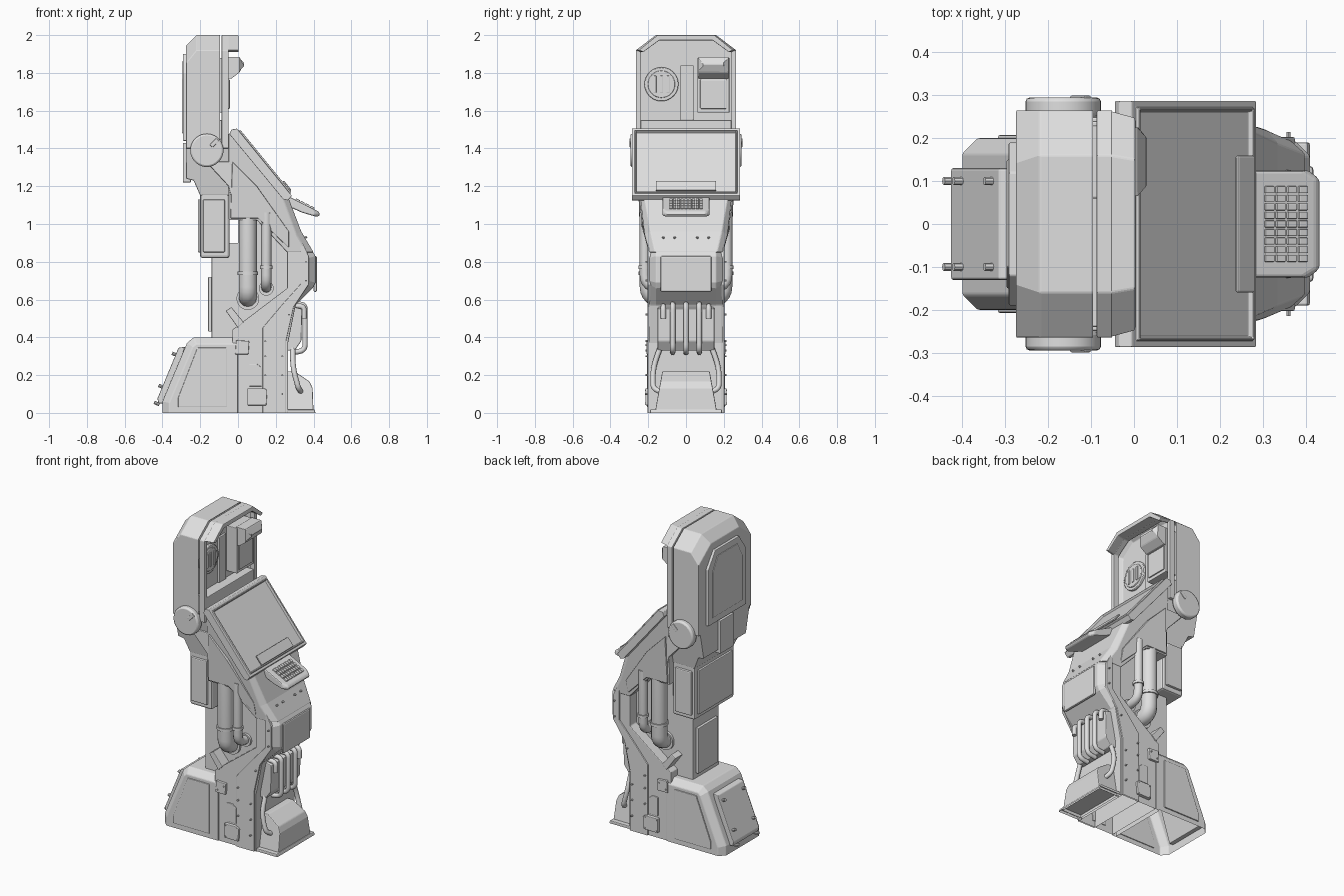
import bpy, bmesh, math
from mathutils import Vector, Matrix

if "Cube" in bpy.data.objects:
    bpy.data.objects.remove(bpy.data.objects["Cube"])

grey = bpy.data.materials.new("light_grey")
grey.diffuse_color = (0.74, 0.74, 0.74, 1)
grey.use_nodes = True
grey.node_tree.nodes["Principled BSDF"].inputs["Base Color"].default_value = grey.diffuse_color

def finish(name, bm, bevel=0.005, smooth=False):
    me = bpy.data.meshes.new(name)
    bm.to_mesh(me)
    bm.free()
    me.materials.append(grey)
    ob = bpy.data.objects.new(name, me)
    bpy.context.collection.objects.link(ob)
    if smooth:
        bpy.context.view_layer.objects.active = ob
        ob.select_set(True)
        bpy.ops.object.shade_smooth_by_angle(angle=math.radians(40))
        ob.select_set(False)
    if bevel:
        m = ob.modifiers.new("edge", 'BEVEL')
        m.width, m.segments, m.limit_method = bevel, 2, 'ANGLE'
        m.angle_limit = math.radians(28)
    return ob

def skin(a, b):
    """Closed bmesh between two matching outlines."""
    bm = bmesh.new()
    va, vb = [bm.verts.new(p) for p in a], [bm.verts.new(p) for p in b]
    bm.faces.new(va)
    bm.faces.new(vb[::-1])
    for i in range(len(va)):
        j = (i + 1) % len(va)
        bm.faces.new((va[j], va[i], vb[i], vb[j]))
    bmesh.ops.recalc_face_normals(bm, faces=bm.faces)
    return bm

def prism(name, pts, y0, y1=None, bevel=0.005, cham=0, where=None, open_bottom=False, edit=None):
    """Extrude an (x, z) profile along y; y0 may be a half width varying with z."""
    h = y0 if callable(y0) else (lambda z: y0)
    lo = (lambda z: -h(z)) if y1 is None else h
    hi = h if y1 is None else (lambda z: y1)
    bm = skin([(x, lo(z), z) for x, z in pts], [(x, hi(z), z) for x, z in pts])
    if cham:
        es = [e for e in bm.edges if e.verts[0].co.y * e.verts[1].co.y > 0
              and where((e.verts[0].co + e.verts[1].co) / 2)]
        bmesh.ops.bevel(bm, geom=es, offset=cham, segments=1, affect='EDGES', profile=0.5)
    if open_bottom:
        bmesh.ops.delete(bm, geom=[f for f in bm.faces if all(v.co.z < 1e-4 for v in f.verts)],
                         context='FACES_ONLY')
    if edit:
        edit(bm)
    return finish(name, bm, bevel)

def pair(name, pts, y0, y1, bevel=0.004):
    for side, s in (("right", 1), ("left", -1)):
        prism(f"{name}_{side}", pts, s * y0, s * y1, bevel)

def box(name, x0, x1, y0, y1, z0, z1, bevel=0.004):
    return prism(name, [(x0, z0), (x1, z0), (x1, z1), (x0, z1)], y0, y1, bevel)

def cyl(name, loc, r, depth, axis, n=12, bevel=0):
    bm = bmesh.new()
    rot = Vector((0, 0, 1)).rotation_difference(Vector(axis)).to_matrix().to_4x4()
    bmesh.ops.create_cone(bm, cap_ends=True, segments=n, radius1=r, radius2=r, depth=depth,
                          matrix=Matrix.Translation(loc) @ rot)
    return finish(name, bm, bevel, True)

def tube(name, pts, r):
    """Round pipe through the points with rounded corners."""
    pts = [Vector(p) for p in pts]
    path = [pts[0]]
    for a, b, c in zip(pts, pts[1:], pts[2:]):
        k = min(0.06, (a - b).length / 2, (c - b).length / 2)
        p, q = b + (a - b).normalized() * k, b + (c - b).normalized() * k
        path += [p * (1 - t) ** 2 + b * 2 * t * (1 - t) + q * t * t for t in (0, .2, .4, .6, .8, 1)]
    path.append(pts[-1])
    cu = bpy.data.curves.new(name, 'CURVE')
    cu.dimensions, cu.bevel_depth, cu.bevel_resolution, cu.use_fill_caps = '3D', r, 4, True
    sp = cu.splines.new('POLY')
    sp.points.add(len(path) - 1)
    for p, co in zip(sp.points, path):
        p.co = (*co, 1)
    tmp = bpy.data.objects.new(name + "_path", cu)
    bpy.context.collection.objects.link(tmp)
    bm = bmesh.new()
    bm.from_mesh(bpy.data.meshes.new_from_object(tmp))
    bpy.data.objects.remove(tmp)
    finish(name, bm, 0, True)

# rear base with chamfered shoulders, side and rear panels
prism("base", [(-.4, 0), (-.4, .06), (-.27, .37), (-.235, .4), (0, .4), (0, 0)], .2, cham=.035,
      where=lambda c: c.z > .01 and c.x < -.01, open_bottom=True)
pair("base_side_panel", [(-.317, .03), (-.317, .08), (-.215, .345), (-.06, .345), (-.06, .03)], .195, .207)
prism("base_rear_panel", [(-.42, .05), (-.427, .075), (-.315, .345), (-.28, .35), (-.375, .05)], .13)
for y in (-.1, .1):
    for x, z in ((-.407, .14), (-.335, .31), (-.43, .05)):
        cyl("base_bolt", (x, y, z), .009, .03, (-.92, 0, .38), 8)

# rear column and inner core
box("column", -.14, .02, -.13, .13, .38, .9)
box("column_rear_plate", -.158, -.138, -.1, .1, .43, .72)
box("inner_core", 0, .3, -.13, .13, .35, 1.05)

# leg and front hull
front = lambda c: c.x > .34
prism("leg", [(-.03, 0), (.265, 0), (.265, .37), (.305, .57), (.395, .66), (.41, .69), (.41, .83), (.385, .87),
      (.26, .87), (.26, .66), (-.03, .44)], .194, cham=.035, where=front, open_bottom=True)
prism("leg_side_band", [(.13, 0), (.255, 0), (.255, .38), (.295, .56), (.375, .68), (.375, .83), (.33, .93),
      (.33, .68), (.24, .58), (.13, .45)], .203, open_bottom=True)
flare = lambda z: .195 + .055 * min(1, max(0, (z - .87) / .2))
prism("upper_hull", [(.26, .85), (.4, .85), (.335, .96), (.27, 1.13), (-.01, 1.48), (-.05, 1.48), (-.05, 1.02),
      (.1, 1.02)], flare, cham=.03, where=lambda c: c.x > .3 and c.z > .87)
prism("hull_side_plate", [(-.04, 1.03), (.105, 1.03), (.27, .87), (.27, .96), (.1, 1.2), (-.03, 1.33)],
      lambda z: flare(z) + .007)
box("front_panel", .4, .418, -.135, .135, .64, .83, .008)
for y in (-.12, -.06, .06, .12):
    cyl("hull_bolt", (.352, y, .925), .006, .03, (.85, 0, .5), 8)

# side service plates and bolts
pair("hinge_plate", [(-.015, .31), (.055, .31), (.06, .38), (-.01, .385)], .19, .209)
pair("lower_plate", [(.05, .04), (.15, .04), (.155, .12), (.14, .13), (.05, .13)], .19, .215)
pair("tilted_plate", [(-.065, .54), (-.035, .56), (.03, .48), (0, .45)], .12, .2)
pair("leg_seam", [(.06, .14), (.125, .14), (.125, .24), (.1, .26), (.06, .26)], .19, .2)
for s in (-1, 1):
    for x, z in [(.145, .2), (.145, .3), (.145, .38), (.235, .1), (.235, .2), (.235, .3), (.27, .52), (.36, .7),
                 (.36, .8), (.06, .05), (.14, .05), (.06, .12), (.14, .12), (0, .33), (.045, .36)]:
        cyl("side_bolt", (x, s * .205, z), .005, .02 if z > .13 else .026, (0, 1, 0), 8)

# side pipes with collars
for s in (-1, 1):
    for nm, x, r, zb, zc in (("wide_pipe", .052, .048, .615, .74), ("thin_pipe", .15, .027, .67, .77)):
        y = s * (.245 - r)
        tube(nm, [(x, y, 1.06), (x, y, zb), (x, s * .09, zb - .01)], r)
        cyl(nm + "_collar", (x, y, zc), r + .006, .018, (0, 0, 1), 24)
        cyl(nm + "_flange", (x, s * .135, zb - .01), r + .012, .02, (0, 1, 0), 24)

# front foot, hose block and hoses
prism("foot", [(.25, 0), (.4, 0), (.395, .13), (.38, .165), (.3, .22), (.25, .22)],
      lambda z: .165 - .18 * min(z, .22), open_bottom=True)
prism("foot_flange", [(.25, 0), (.41, 0), (.405, .018), (.25, .018)], .19, open_bottom=True)
prism("hose_block", [(.24, .33), (.3, .33), (.335, .38), (.34, .55), (.26, .57)], .15)
for y in (-.07, 0, .07):
    tube("hose", [(.3, y, .575), (.355, y, .575), (.355, y, .33), (.29, y, .32)], .014)
for s in (-1, 1):
    tube("outer_hose_stub", [(.3, s * .12, .565), (.35, s * .12, .565), (.35, s * .12, .5)], .014)
    tube("outer_hose", [(.25, s * .12, .36), (.29, s * .135, .35), (.29, s * .175, .24), (.32, s * .175, .13),
                        (.335, s * .13, .11)], .014)

# tilted screen with raised lip and sunken glass
def screen_face(bm):
    f = max(bm.faces, key=lambda f: f.normal.dot(Vector((.79, 0, .61))))
    n = f.normal.copy()
    for t, d in ((.022, 0), (.001, .009), (.008, 0), (.004, -.014)):
        bmesh.ops.inset_region(bm, faces=[f], thickness=t)
        bmesh.ops.translate(bm, verts=f.verts[:], vec=n * d)
prism("screen", [(-.005, 1.505), (.285, 1.15), (.265, 1.125), (.24, 1.13), (-.045, 1.475), (-.035, 1.5)], .287,
      bevel=.003, edit=screen_face)
prism("screen_handle", [(.235, 1.222), (.275, 1.173), (.283, 1.18), (.243, 1.23)], .16)

# keyboard tray and keys
prism("keyboard", [(.25, 1.14), (.28, 1.14), (.425, 1.067), (.435, 1.05), (.42, 1.037), (.34, 1.06), (.25, 1.1)],
      .125, bevel=.007, cham=.02, where=lambda c: c.x > .425)
bm = bmesh.new()
for i in range(4):
    for j in range(9):
        x, y = .315 + .026 * i, -.08 + .02 * j
        m = (Matrix.Translation((x, y, 1.14 - (x - .28) * .503 + .002))
             @ Matrix.Rotation(math.atan(.503), 4, 'Y') @ Matrix.Diagonal((.023, .016, .014, 1)))
        bmesh.ops.create_cube(bm, size=1, matrix=m)
finish("keys", bm, .002)

# neck and rear equipment box
prism("neck", [(-.27, 1.45), (-.275, 1.4), (-.275, 1.24), (-.235, 1.23), (-.2, 1.15), (-.04, 1.15), (-.04, 1.24),
      (-.05, 1.4), (-.06, 1.45)], lambda z: .2 + .05 * min(1, max(0, (z - 1.18) / .22)))
box("rear_box", -.2, -.045, -.2, .2, .82, 1.17, .012)
pair("rear_box_side_plate", [(-.185, .85), (-.07, .85), (-.07, 1.13), (-.185, 1.13)], .19, .215, .006)
box("rear_box_back_plate", -.212, -.19, -.17, .17, .85, 1.13)
prism("neck_bracket", [(-.17, 1.33), (-.03, 1.33), (-.03, 1.12), (-.05, 1.2)], .245)

# head shell, rim, hood and back plate (outlines in y, z)
arch = [(-.265, 1.4), (-.265, 1.92), (-.16, 2), (.16, 2), (.265, 1.92), (.265, 1.4)]
inner = [(.24, 1.4), (.24, 1.91), (.15, 1.972), (-.15, 1.972), (-.24, 1.91), (-.24, 1.4)]
def slab(name, outline, x0, x1, k=1, bevel=.004):
    bm = skin([(x0, y, z) for y, z in outline], [(x1, y * k, z) for y, z in outline])
    return finish(name, bm, bevel)
bm = skin([(-.275, y, z) for y, z in arch], [(-.093, y, z) for y, z in arch])
back = [e for e in bm.edges if all(v.co.x < -.27 and v.co.z > 1.9 for v in e.verts)]
bmesh.ops.bevel(bm, geom=back, offset=.055, segments=1, affect='EDGES')
face = max(bm.faces, key=lambda f: f.normal.x * f.calc_area())
bmesh.ops.inset_region(bm, faces=[face], thickness=.025)
bmesh.ops.translate(bm, verts=face.verts[:], vec=(-.03, 0, 0))
finish("head_shell", bm, .004)
slab("head_rim", arch + inner, -.087, -.05)
slab("head_hood", arch[1:5] + inner[1:5], -.055, .003, .94)
slab("head_back_plate", [(-.19, 1.44), (-.19, 1.8), (-.12, 1.9), (.12, 1.9), (.19, 1.8), (.19, 1.44)], -.292, -.26)
slab("head_back_inset", [(-.15, 1.48), (-.15, 1.77), (-.1, 1.86), (.1, 1.86), (.15, 1.77), (.15, 1.48)], -.297, -.28)
box("back_latch", -.292, -.25, -.07, .07, 1.22, 1.43)

# face fittings: divider, speaker and hooded reader
box("face_lower_strip", -.13, -.055, -.24, .24, 1.4, 1.55)
box("face_divider", -.13, -.11, -.03, .04, 1.55, 1.84)
cyl("speaker_rim", (-.118, -.13, 1.74), .09, .02, (1, 0, 0), 32, .004)
cyl("speaker_plate", (-.112, -.13, 1.74), .072, .02, (1, 0, 0), 32, .003)
for y in (-.165, -.13, -.095):
    box("speaker_bar", -.105, -.097, y - .008, y + .008, 1.695, 1.785, .003)
box("reader_panel", -.13, -.05, .06, .23, 1.59, 1.88)
box("reader_door", -.06, -.043, .075, .215, 1.61, 1.765)
prism("reader_hood", [(-.06, 1.885), (.005, 1.885), (.03, 1.865), (.03, 1.825), (.005, 1.8), (-.035, 1.77),
      (-.06, 1.77)], .065, .225, cham=.025, where=lambda c: c.x > .02)

# pivot discs
for s in (-1, 1):
    cyl("pivot_disc", (-.165, s * .272, 1.39), .088, .046, (0, 1, 0), 40, .01)
    pair_pts = [(-.15, 1.42), (-.135, 1.405), (-.1, 1.44), (-.115, 1.455)]
    prism("pivot_notch", pair_pts, s * .28, s * .299, .003)
